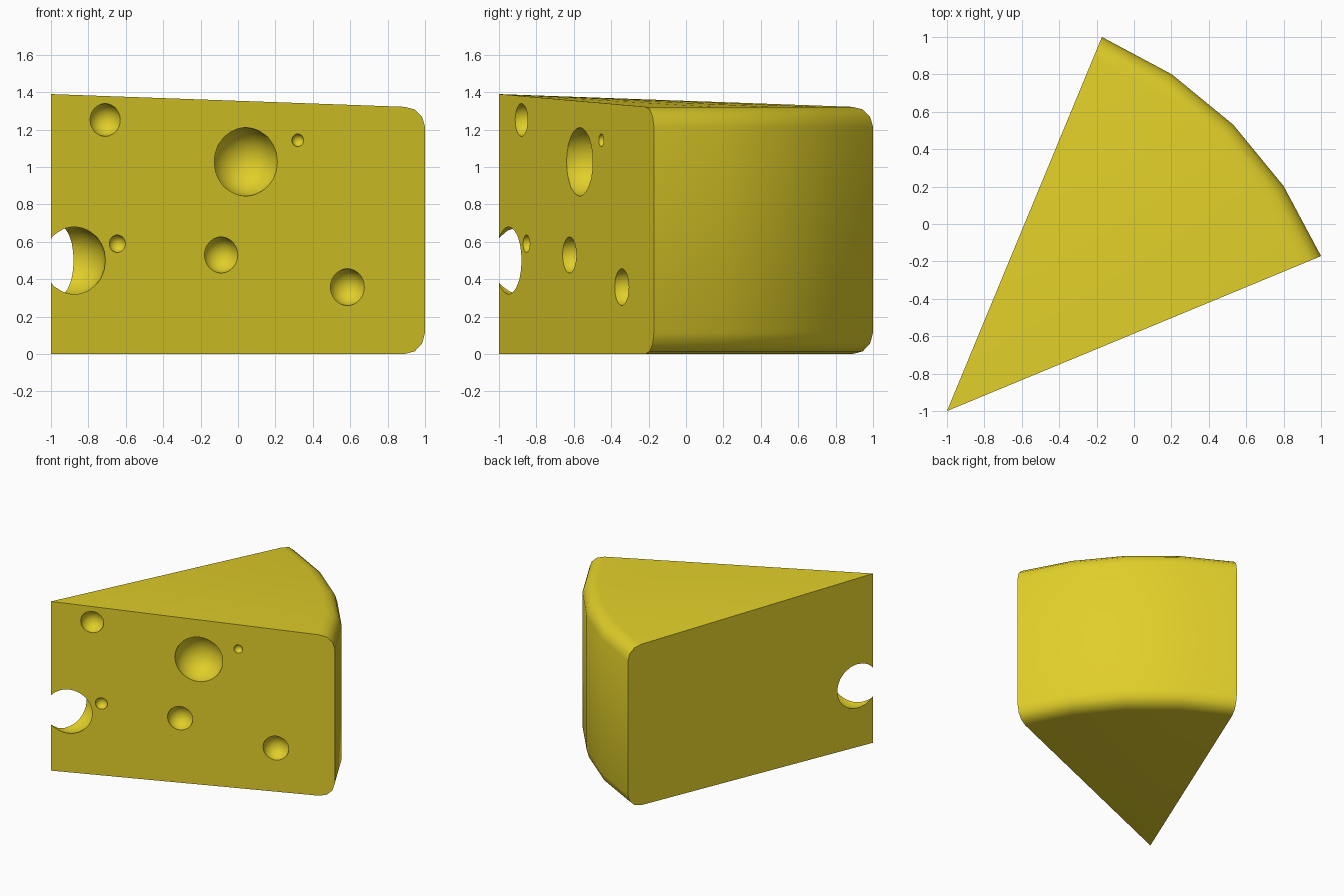
import bpy, bmesh, math
from mathutils import Vector, Matrix

if "Cube" in bpy.data.objects:
    bpy.data.objects.remove(bpy.data.objects["Cube"])

HALF = math.radians(22.5)
C = math.cos(HALF)
APEX = Vector((-1, -1, 0))


def new_object(name, bm):
    bmesh.ops.recalc_face_normals(bm, faces=bm.faces[:])
    mesh = bpy.data.meshes.new(name)
    bm.to_mesh(mesh)
    bm.free()
    ob = bpy.data.objects.new(name, mesh)
    bpy.context.collection.objects.link(ob)
    return ob


def on_ray(x, z, angle):
    # x is the front-view position along the cut face
    r = (x + 1) / C
    return APEX + Vector((r * math.cos(angle), r * math.sin(angle), z))


yellow = bpy.data.materials.new("cheese_yellow")
yellow.diffuse_color = (0.75, 0.62, 0.022, 1)
yellow.use_nodes = True
yellow.node_tree.nodes["Principled BSDF"].inputs["Base Color"].default_value = yellow.diffuse_color

# Wedge: rounded rim profile swept through 45 degrees around the tip
profile = [(0.89, 0), (0.945, 0.015), (0.984, 0.055), (1, 0.115),
           (1, 1.215), (0.984, 1.27), (0.945, 1.308), (0.89, 1.322)]
bm = bmesh.new()
low = bm.verts.new(APEX)
top = bm.verts.new(APEX + Vector((0, 0, 1.39)))
rows = [[bm.verts.new(on_ray(x, z, HALF + i * HALF / 2)) for x, z in profile]
        for i in range(5)]
for a, b in zip(rows, rows[1:]):
    bm.faces.new((low, a[0], b[0]))
    bm.faces.new((top, a[-1], b[-1]))
    for k in range(len(profile) - 1):
        bm.faces.new((a[k], b[k], b[k + 1], a[k + 1]))
for row in (rows[0], rows[-1]):
    bm.faces.new([low] + row + [top])
wedge = new_object("cheese_wedge", bm)
wedge.data.materials.append(yellow)

# Holes: spheres centred on the front cut face (x, z, radius)
holes = [(-0.71, 1.252, 0.088), (0.042, 1.028, 0.184), (0.32, 1.143, 0.034),
         (-0.645, 0.59, 0.047), (-0.09, 0.53, 0.097), (0.585, 0.358, 0.099)]
spots = [(on_ray(x, z, HALF), r) for x, z, r in holes]
# Hole biting through the tip, centred between both cut faces
d = 0.135 / C
spots.append((APEX + Vector((d * math.sqrt(0.5), d * math.sqrt(0.5), 0.5)), 0.19))
bm = bmesh.new()
for pos, r in spots:
    bmesh.ops.create_icosphere(bm, subdivisions=3, radius=r,
                               matrix=Matrix.Translation(pos))
cutter = new_object("hole_cutter", bm)
cutter.data.materials.append(yellow)
cutter.hide_render = True

# Cut the holes and shade smoothly with sharp cut edges
mod = wedge.modifiers.new("holes", 'BOOLEAN')
mod.operation = 'DIFFERENCE'
mod.solver = 'EXACT'
mod.object = cutter
bpy.context.view_layer.objects.active = wedge
cutter.select_set(False)
wedge.select_set(True)
bpy.ops.object.modifier_apply(modifier=mod.name)
bpy.data.objects.remove(cutter)
bpy.ops.object.shade_smooth_by_angle(angle=math.radians(40))
